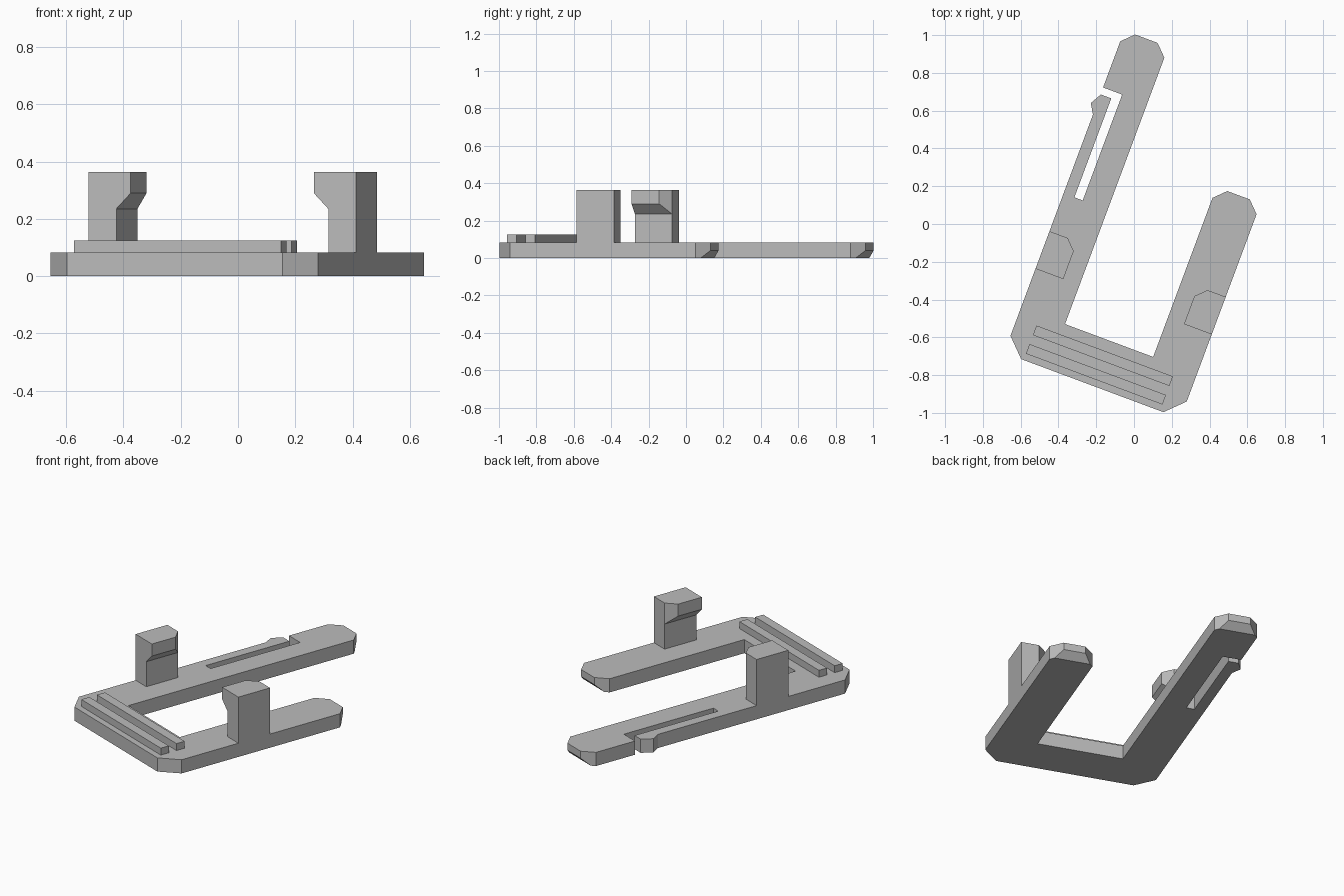
import bpy, bmesh, math
from mathutils import Matrix, Vector

cube = bpy.data.objects.get("Cube")
if cube:
    bpy.data.objects.remove(cube, do_unlink=True)

TURN = Matrix.Rotation(math.radians(-20.45), 4, 'Z')   # whole part is turned on its base
PLATE, RIB, TOP = 0.083, 0.125, 0.363                  # heights
MID = 0.092                                            # centre line between the arms
OUT, INN = 0.498, 0.249                                # arm edges from the centre line
CUT, LIP = 0.061, 0.04                                 # tip corner and underside bevel

grey = bpy.data.materials.new("plain grey")
grey.use_nodes = True
colour = (0.5, 0.5, 0.5, 1)
grey.diffuse_color = colour
grey.node_tree.nodes["Principled BSDF"].inputs["Base Color"].default_value = colour


def prism(points, offset):
    """Closed prism: a planar outline pushed along an offset."""
    bm = bmesh.new()
    face = bm.faces.new([bm.verts.new(p) for p in points])
    grown = bmesh.ops.extrude_face_region(bm, geom=[face], use_keep_orig=True)
    moved = [g for g in grown["geom"] if isinstance(g, bmesh.types.BMVert)]
    bmesh.ops.translate(bm, verts=moved, vec=offset)
    return bm


def finish(bm, name):
    bmesh.ops.recalc_face_normals(bm, faces=bm.faces)
    bm.transform(TURN)
    mesh = bpy.data.meshes.new(name)
    bm.to_mesh(mesh)
    bm.free()
    mesh.materials.append(grey)
    obj = bpy.data.objects.new(name, mesh)
    bpy.context.collection.objects.link(obj)


def near(bm, co):
    return min(bm.verts, key=lambda v: (v.co - Vector(co)).length)


def split_between(bm, a, b):
    face = next(f for f in a.link_faces if b in f.verts)
    bmesh.utils.face_split(face, a, b)


def arm_tip(side, end):
    """Clipped arm end, listed from left to right."""
    a, b = sorted((MID + side * OUT, MID + side * INN))
    return [(a, end - CUT), (a + CUT, end), (b - CUT, end), (b, end - CUT)]


# U-shaped plate with a slot and sprung latch in the long arm
left, right = MID - OUT, MID + OUT
base, corner = -0.879, 0.096
long_tip, short_tip = arm_tip(-1, 0.942), arm_tip(1, 0.336)
latch = [(left, 0.467), (-0.438, 0.520), (-0.404, 0.581), (-0.345, 0.581),
         (-0.345, 0.022), (-0.298, 0.022), (-0.298, 0.620), (left, 0.620)]
outline = (latch + long_tip
           + [(MID - INN, -0.624), (MID + INN, -0.624)] + short_tip
           + [(right, base + corner), (right - corner, base),
              (left + corner, base), (left, base + corner)])
bm = prism([(x, y, 0) for x, y in outline], (0, 0, PLATE))

# Slanted underside at both arm tips
for tip in (long_tip, short_tip):
    s0, t0, t1, s1 = [near(bm, (x, y, 0)) for x, y in tip]
    ends = []
    for s, t in ((s0, t0), (s1, t1)):
        edge = bm.edges.get((s, t))
        ends.append(bmesh.utils.edge_split(edge, t, LIP / CUT)[1])
    split_between(bm, *ends)
    for t in (t0, t1):
        t.co.z = LIP
finish(bm, "slotted_base_plate")

# Two raised ribs across the bridge
for name, y in (("inner_rib", -0.738), ("outer_rib", -0.843)):
    x0, x1, w = -0.296, 0.475, 0.054
    finish(prism([(x0, y, PLATE), (x1, y, PLATE), (x1, y + w, PLATE), (x0, y + w, PLATE)],
                 (0, 0, RIB - PLATE)), name)

# Facing hooked posts, each with one clipped nose corner
STEM, NOSE, FRONT, BACK = 0.395, 0.341, -0.404, -0.192
for name, side in (("left_hook_post", 1), ("right_hook_post", -1)):
    def at(d, y, z):
        return (MID + side * d, y, z)
    profile = [(OUT, PLATE), (STEM, PLATE), (STEM, 0.235), (NOSE, 0.29),
               (NOSE, TOP), (STEM, TOP), (OUT, TOP)]
    bm = prism([at(d, FRONT, z) for d, z in profile], (0, BACK - FRONT, 0))
    split_between(bm, near(bm, at(STEM, BACK, 0.235)), near(bm, at(STEM, BACK, TOP)))
    for z in (0.29, TOP):
        near(bm, at(NOSE, BACK, z)).co.y -= STEM - NOSE
    finish(bm, name)
